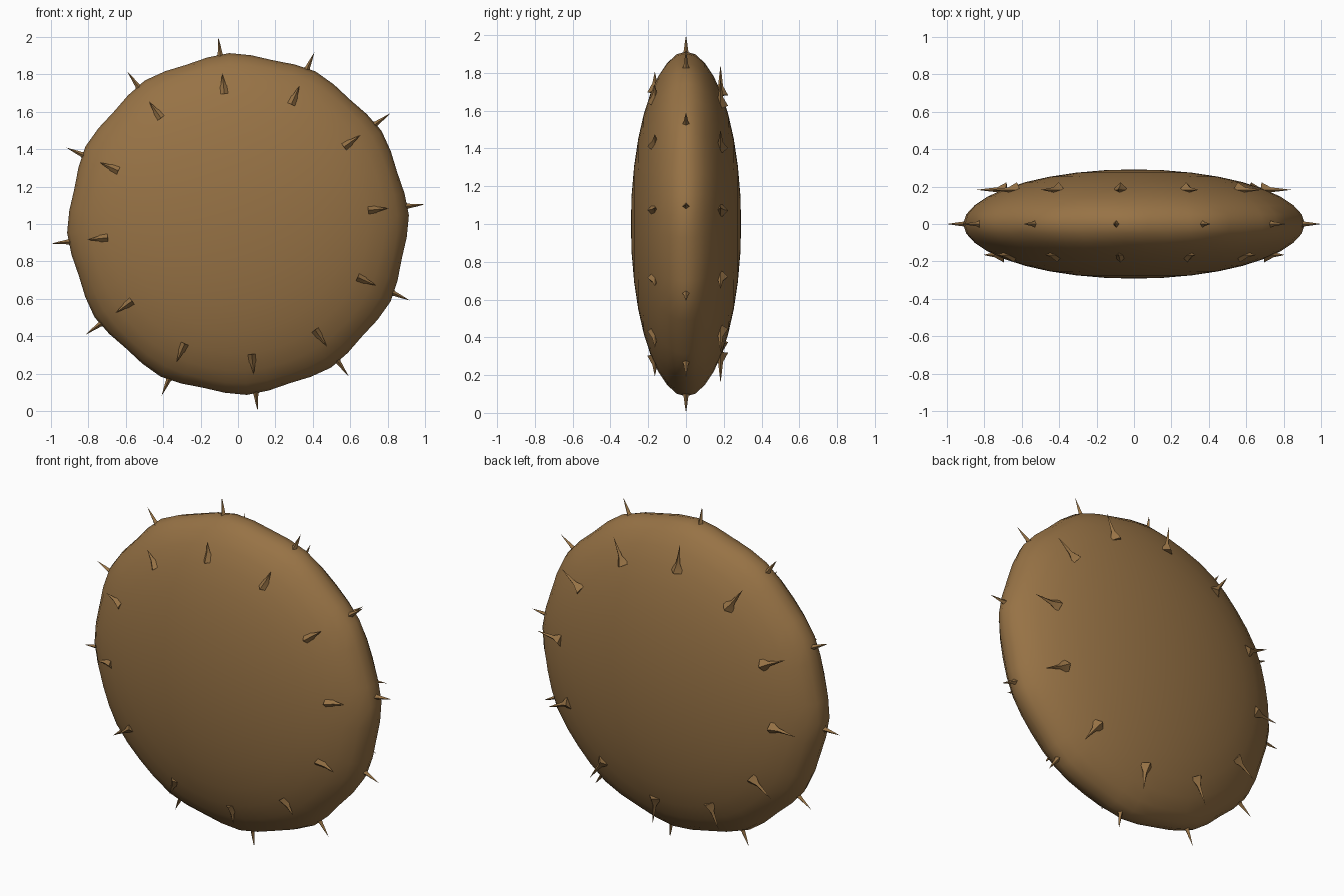
import bpy, bmesh, math
from mathutils import Vector

if "Cube" in bpy.data.objects:
    bpy.data.objects.remove(bpy.data.objects["Cube"])

brown = bpy.data.materials.new("brown")
brown.diffuse_color = (0.31, 0.17, 0.06, 1)
brown.use_nodes = True
brown.node_tree.nodes["Principled BSDF"].inputs["Base Color"].default_value = brown.diffuse_color

R, T, CENTRE = 0.905, 0.292, Vector((0, 0, 1))
SPIKES, OFFSET = 12, math.radians(6)


def finish(name, bm, angle):
    bmesh.ops.recalc_face_normals(bm, faces=bm.faces)
    me = bpy.data.meshes.new(name)
    bm.to_mesh(me)
    bm.free()
    ob = bpy.data.objects.new(name, me)
    bpy.context.collection.objects.link(ob)
    me.materials.append(brown)
    bpy.ops.object.select_all(action='DESELECT')
    ob.select_set(True)
    bpy.context.view_layer.objects.active = ob
    bpy.ops.object.shade_smooth_by_angle(angle=math.radians(angle))


def skin(bm, rings):
    for a, b in zip(rings, rings[1:]):
        n = len(a)
        for i in range(n):
            j = (i + 1) % n
            bm.faces.new((a[i], a[j], b[j], b[i]))


# Lens-shaped body: elliptical section, rim slightly raised beside each spike
bm = bmesh.new()
SEG, LEVELS = 48, 18
rings = []
for k in range(1, LEVELS):
    t = math.pi * k / LEVELS
    y, r = -T * math.cos(t), R * math.sin(t)
    ring = []
    for i in range(SEG):
        a = 2 * math.pi * i / SEG + math.radians(3)
        rr = r + 0.01 * math.sin(t) ** 20 * math.cos(SPIKES * (a - math.radians(3)))
        ring.append(bm.verts.new(CENTRE + Vector((rr * math.cos(a), y, rr * math.sin(a)))))
    rings.append(ring)
skin(bm, rings)
for y, ring in ((-T, rings[0]), (T, rings[-1])):
    pole = bm.verts.new(CENTRE + Vector((0, y, 0)))
    for i in range(SEG):
        bm.faces.new((pole, ring[i], ring[(i + 1) % SEG]))
finish("body", bm, 60)


# Rings of thin radial spikes with flared roots: (name, y, root radius, tip radius)
def spike_ring(name, y, root, tip):
    bm = bmesh.new()
    for s in range(SPIKES):
        a = OFFSET + 2 * math.pi * s / SPIKES
        out = Vector((math.cos(a), 0, math.sin(a)))
        side = Vector((-math.sin(a), 0, math.cos(a)))
        base = CENTRE + Vector((0, y, 0))
        loops = []
        for dist, w in ((root - 0.05, 0.04), (root, 0.013), ((root + tip) / 2, 0.007)):
            loops.append([bm.verts.new(base + out * dist + side * w * c + Vector((0, w * d, 0)))
                          for c, d in ((1, 0), (0, 1), (-1, 0), (0, -1))])
        skin(bm, loops)
        point = bm.verts.new(base + out * tip)
        for i in range(4):
            bm.faces.new((loops[-1][i], loops[-1][(i + 1) % 4], point))
        bm.faces.new(loops[0])
    finish(name, bm, 50)


spike_ring("rim_spikes", 0.0, 0.915, 1.005)
spike_ring("front_spikes", -0.165, 0.75, 0.81)
spike_ring("back_spikes", 0.183, 0.735, 0.845)
